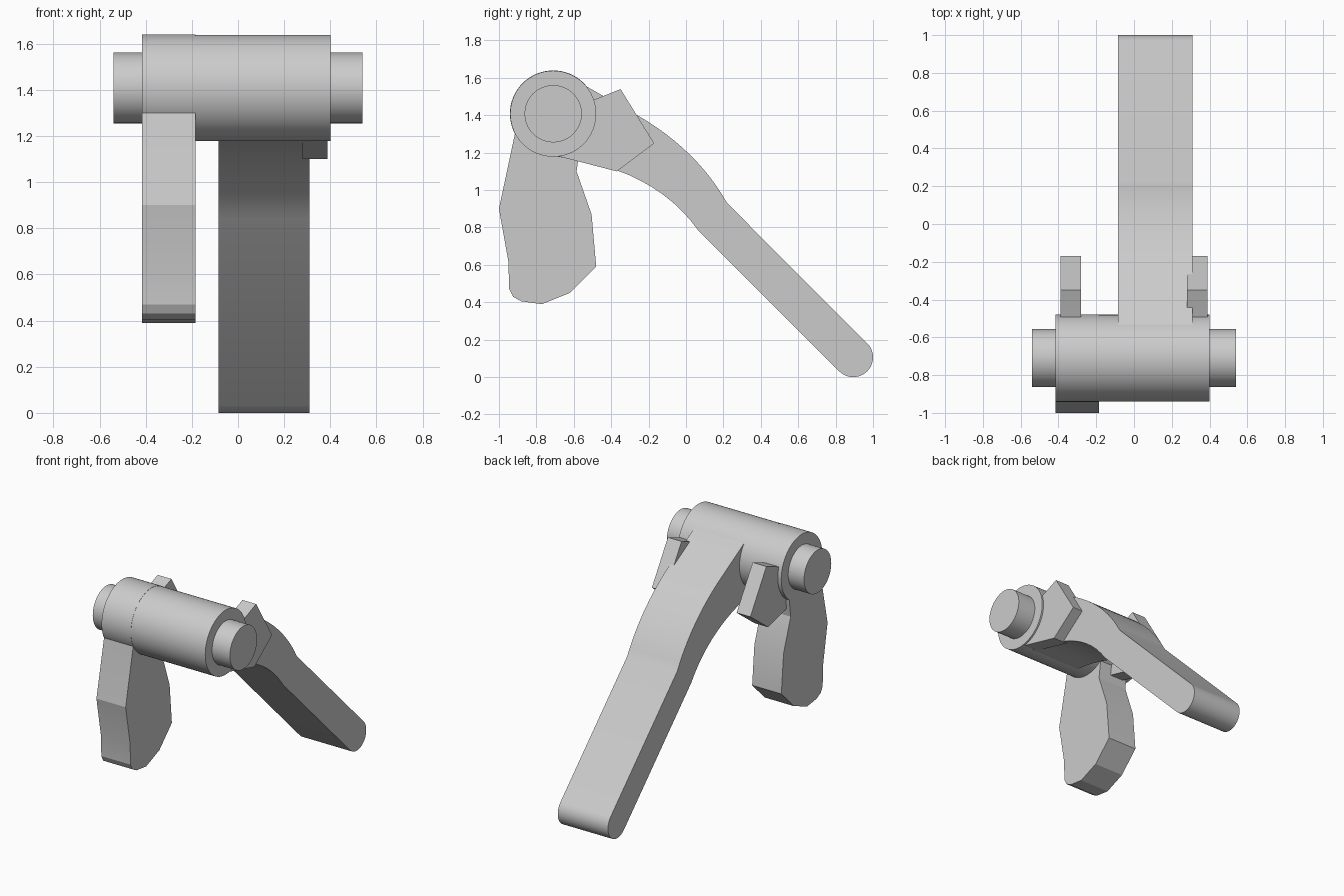
import bpy
import bmesh
from math import sin, cos, pi, radians
from mathutils import Vector

cube = bpy.data.objects.get("Cube")
if cube:
    bpy.data.objects.remove(cube, do_unlink=True)

grey = bpy.data.materials.new("plain grey")
grey.use_nodes = True
colour = (0.6, 0.6, 0.6, 1)
grey.diffuse_color = colour
grey.node_tree.nodes["Principled BSDF"].inputs["Base Color"].default_value = colour

AXIS = (-0.71, 1.408)  # hinge axis in the y-z plane


def extrude_x(name, profile, x0, x1):
    """Solid made from a closed y-z profile swept between two x positions."""
    bm = bmesh.new()
    face = bm.faces.new([bm.verts.new((x0, y, z)) for y, z in profile])
    swept = bmesh.ops.extrude_face_region(bm, geom=[face])["geom"]
    bmesh.ops.translate(bm, vec=(x1 - x0, 0, 0),
                        verts=[v for v in swept if isinstance(v, bmesh.types.BMVert)])
    bmesh.ops.recalc_face_normals(bm, faces=bm.faces)
    mesh = bpy.data.meshes.new(name)
    bm.to_mesh(mesh)
    bm.free()
    mesh.materials.append(grey)
    obj = bpy.data.objects.new(name, mesh)
    bpy.context.collection.objects.link(obj)
    bpy.ops.object.select_all(action="DESELECT")
    obj.select_set(True)
    bpy.context.view_layer.objects.active = obj
    bpy.ops.object.shade_smooth_by_angle(angle=radians(20))
    return obj


def arc(centre, r, a0, a1, n):
    """Points on a circular arc, angles in degrees."""
    angles = [radians(a0 + (a1 - a0) * i / n) for i in range(n + 1)]
    return [(centre[0] + r * cos(a), centre[1] + r * sin(a)) for a in angles]


def bend(a, c, b, n=12):
    """Points on a quadratic curve from a to b pulled toward c."""
    a, b, c = Vector(a), Vector(b), Vector(c)
    return [tuple(a * (1 - t) ** 2 + c * 2 * t * (1 - t) + b * t * t)
            for t in (i / n for i in range(n + 1))]


def cylinder(name, r, x0, x1):
    return extrude_x(name, arc(AXIS, r, 0, 360, 64)[:-1], x0, x1)


# Hinge barrel, pin and the paddle's hub
cylinder("hinge_barrel", 0.23, -0.40, 0.40)
cylinder("hinge_pin", 0.153, -0.54, 0.54)
cylinder("paddle_hub", 0.2315, -0.415, -0.185)

# Curved lever arm with a rounded tip
upper = [(-0.65, 1.612), (-0.53, 1.553)] + bend((-0.26, 1.40), (0.06, 1.215), (0.22, 0.93))
tip = arc((0.894, 0.106), 0.106, 45, -135, 20)
lower = bend((0.064, 0.786), (-0.17, 1.115), (-0.68, 1.177))
extrude_x("lever_arm", upper + tip + lower + [(-0.83, 1.212)], -0.085, 0.31)

# Hanging paddle
paddle = [(-0.71, 1.40), (-0.9, 1.40), (-0.915, 1.30), (-1.0, 0.90), (-0.95, 0.62),
          (-0.945, 0.47), (-0.925, 0.43), (-0.88, 0.405), (-0.77, 0.39),
          (-0.62, 0.45), (-0.48, 0.59), (-0.505, 0.87), (-0.585, 1.10), (-0.565, 1.25)]
extrude_x("paddle", paddle, -0.415, -0.185)

# Pair of stop lugs behind the barrel
lug = [(-0.70, 1.41), (-0.50, 1.48), (-0.35, 1.54), (-0.17, 1.25),
       (-0.37, 1.10), (-0.68, 1.18)]
for name, side in (("left_lug", 1), ("right_lug", -1)):
    extrude_x(name, lug, side * 0.28, side * 0.388)
